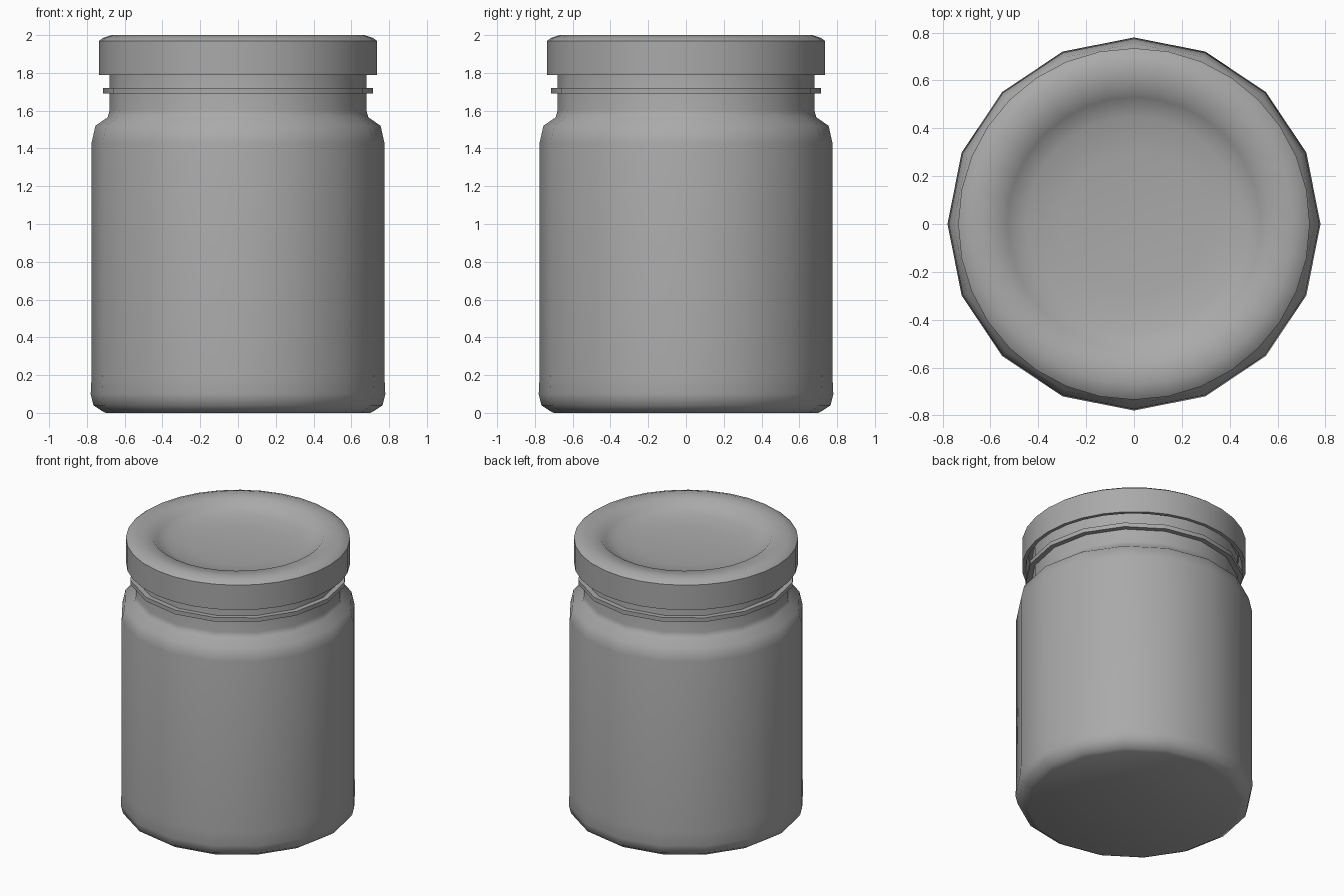
import bpy, bmesh, math

cube = bpy.data.objects.get("Cube")
if cube:
    bpy.data.objects.remove(cube, do_unlink=True)

grey = bpy.data.materials.new("plain_grey")
grey.use_nodes = True
colour = (0.4, 0.4, 0.4, 1)
grey.diffuse_color = colour
grey.node_tree.nodes["Principled BSDF"].inputs["Base Color"].default_value = colour


def lathe(name, profile, sides, angle):
    """Spin a (radius, height) profile around z; radius 0 makes a pole."""
    bm = bmesh.new()
    rings = []
    for r, z in profile:
        if r == 0:
            rings.append([bm.verts.new((0, 0, z))] * sides)
        else:
            rings.append([bm.verts.new((r * math.cos(math.tau * i / sides),
                                        r * math.sin(math.tau * i / sides), z))
                          for i in range(sides)])
    for low, high in zip(rings, rings[1:]):
        for i in range(sides):
            j = (i + 1) % sides
            corners = [low[i], low[j], high[j], high[i]]
            bm.faces.new(list(dict.fromkeys(corners)))
    bmesh.ops.recalc_face_normals(bm, faces=bm.faces)
    mesh = bpy.data.meshes.new(name)
    bm.to_mesh(mesh)
    bm.free()
    mesh.materials.append(grey)
    obj = bpy.data.objects.new(name, mesh)
    bpy.context.collection.objects.link(obj)
    bpy.ops.object.select_all(action="DESELECT")
    obj.select_set(True)
    bpy.context.view_layer.objects.active = obj
    bpy.ops.object.shade_smooth_by_angle(angle=math.radians(angle))
    return obj


# Jar body with rounded foot, shoulder and neck
lathe("jar_body", [(0, 0), (0.70, 0), (0.72, 0.01), (0.765, 0.04), (0.78, 0.10),
                   (0.775, 0.20), (0.775, 1.43), (0.755, 1.52), (0.69, 1.565),
                   (0.68, 1.60), (0.68, 1.85), (0, 1.85)], 16, 50)

# Raised bead around the neck
lathe("neck_ring", [(0.66, 1.69), (0.715, 1.69), (0.715, 1.72), (0.66, 1.72)], 16, 30)

# Lid with a rounded rim and a dished centre, hollow underneath
lathe("lid", [(0, 1.88), (0.69, 1.88), (0.71, 1.79), (0.735, 1.79), (0.735, 1.97),
              (0.715, 1.985), (0.67, 2.0), (0.565, 1.995), (0.53, 1.96),
              (0.45, 1.93), (0.30, 1.91), (0, 1.905)], 32, 48)
